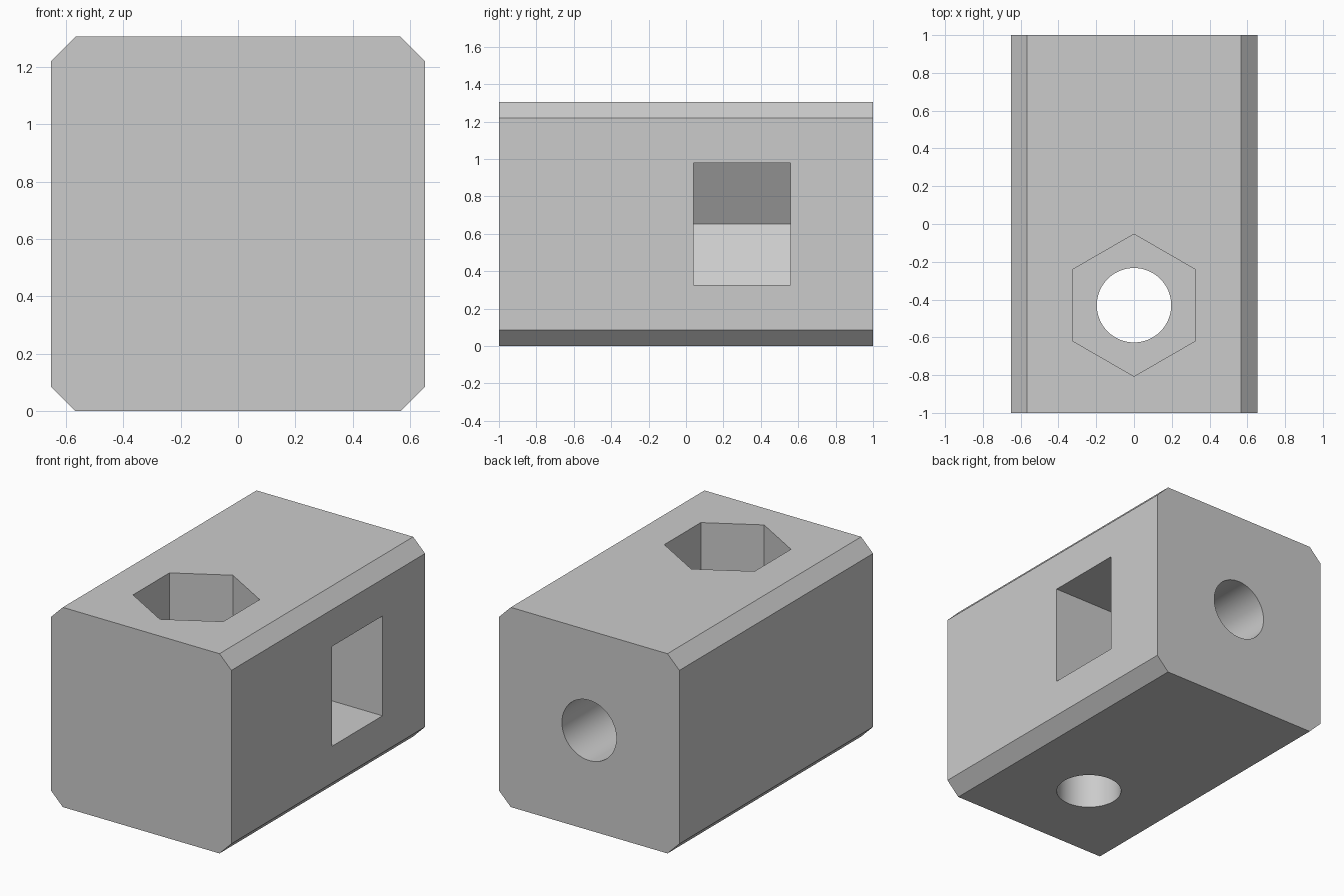
import bpy, bmesh, math
from mathutils import Matrix, Vector

old = bpy.data.objects.get("Cube")
if old:
    bpy.data.objects.remove(old, do_unlink=True)

WIDTH, LENGTH, CHAMFER = 1.305, 2.0, 0.086
MID = WIDTH / 2
HOLE_R = 0.197
NUT_R = 0.652 / math.sqrt(3)      # corner radius of the hexagonal pockets

grey = bpy.data.materials.new("light grey")
grey.use_nodes = True
colour = (0.6, 0.6, 0.6, 1)
grey.diffuse_color = colour
grey.node_tree.nodes["Principled BSDF"].inputs["Base Color"].default_value = colour


def prism(name, outline, start, depth):
    """Extrude a closed 3D outline along a vector."""
    bm = bmesh.new()
    face = bm.faces.new([bm.verts.new(Vector(p) + Vector(start)) for p in outline])
    new = bmesh.ops.extrude_face_region(bm, geom=[face])["geom"]
    bmesh.ops.translate(bm, vec=depth, verts=[v for v in new if isinstance(v, bmesh.types.BMVert)])
    bmesh.ops.recalc_face_normals(bm, faces=bm.faces)
    mesh = bpy.data.meshes.new(name)
    bm.to_mesh(mesh)
    bm.free()
    mesh.materials.append(grey)
    obj = bpy.data.objects.new(name, mesh)
    bpy.context.collection.objects.link(obj)
    return obj


def polygon(radius, sides, turn=0.0, upright=False):
    """Regular polygon in the XY plane, or in the XZ plane when upright."""
    pts = []
    for i in range(sides):
        a = turn + math.tau * i / sides
        u, v = radius * math.cos(a), radius * math.sin(a)
        pts.append((u, 0, v) if upright else (u, v, 0))
    return pts


# Body: square bar with four chamfered long edges
h, c = MID, MID - CHAMFER
section = [(c, 0, -h), (h, 0, -c), (h, 0, c), (c, 0, h),
           (-c, 0, h), (-h, 0, c), (-h, 0, -c), (-c, 0, -h)]
body = prism("clamp_block", section, (0, -LENGTH / 2, MID), (0, LENGTH, 0))

# Side nut slot: half a hexagon at the inner end, open on the +x face
half_hex = [p for p in polygon(NUT_R, 6, upright=True) if p[0] < 0]
half_hex.sort(key=lambda p: p[2])
flat = NUT_R * math.sqrt(3) / 2
slot = half_hex + [(1, 0, flat), (1, 0, -flat)]

cutters = [
    prism("top_nut_pocket", polygon(NUT_R, 6, math.pi / 6), (0, -0.43, 0.5), (0, 0, 1)),
    prism("vertical_bolt_hole", polygon(HOLE_R, 64), (0, -0.43, -0.2), (0, 0, 1)),
    prism("side_nut_slot", slot, (0, 0.04, MID), (0, 0.52, 0)),
    prism("rear_bolt_hole", polygon(HOLE_R, 64, upright=True), (0, 0.3, MID), (0, 1, 0)),
]

# Cut every pocket and hole, then discard the cutters
bpy.context.view_layer.objects.active = body
for cutter in cutters:
    cutter.hide_render = True
    mod = body.modifiers.new(cutter.name, "BOOLEAN")
    mod.operation = "DIFFERENCE"
    mod.solver = "EXACT"
    mod.object = cutter
    bpy.ops.object.modifier_apply(modifier=mod.name)
    bpy.data.objects.remove(cutter, do_unlink=True)

# Smooth bores, crisp edges
bpy.ops.object.select_all(action="DESELECT")
body.select_set(True)
bpy.ops.object.shade_smooth_by_angle(angle=math.radians(30))
